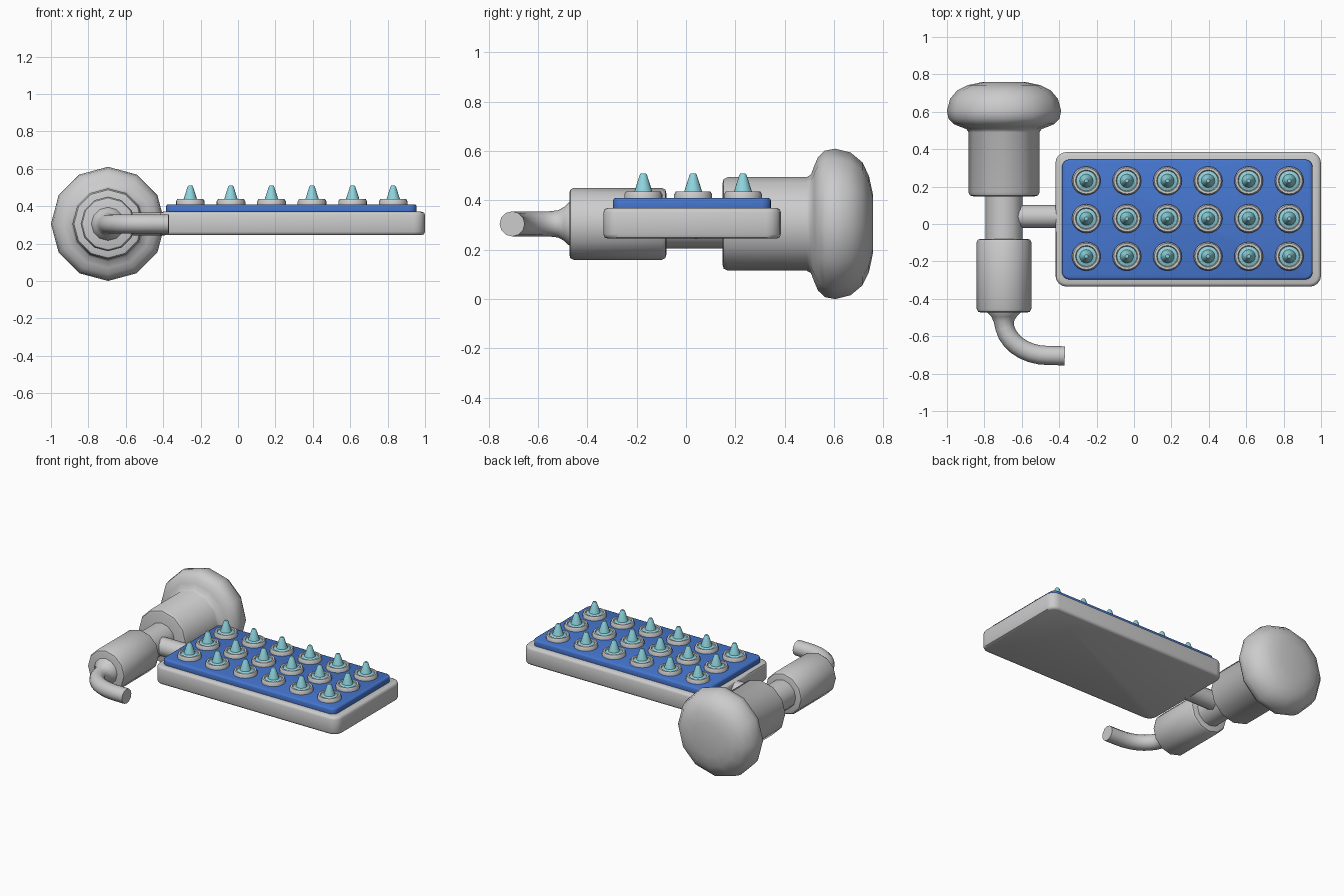
import bpy, bmesh, math
from mathutils import Vector, Matrix

if "Cube" in bpy.data.objects:
    bpy.data.objects.remove(bpy.data.objects["Cube"])


def material(name, rgba):
    m = bpy.data.materials.new(name)
    m.diffuse_color = rgba
    m.use_nodes = True
    m.node_tree.nodes["Principled BSDF"].inputs["Base Color"].default_value = m.diffuse_color
    return m


BLUE = material("blue", (0.06, 0.18, 0.62, 1))
CYAN = material("cyan", (0.27, 0.65, 0.72, 1))


def finish(bm, name, mat=None, angle=45):
    bmesh.ops.recalc_face_normals(bm, faces=bm.faces[:])
    me = bpy.data.meshes.new(name)
    bm.to_mesh(me)
    bm.free()
    ob = bpy.data.objects.new(name, me)
    bpy.context.collection.objects.link(ob)
    if mat:
        me.materials.append(mat)
    bpy.ops.object.select_all(action='DESELECT')
    ob.select_set(True)
    bpy.context.view_layer.objects.active = ob
    bpy.ops.object.shade_smooth_by_angle(angle=math.radians(angle))
    return ob


def bridge(bm, rings, closed=False):
    n = len(rings[0])
    pairs = list(zip(rings, rings[1:]))
    if closed:
        pairs.append((rings[-1], rings[0]))
    for a, b in pairs:
        for i in range(n):
            j = (i + 1) % n
            bm.faces.new((a[i], a[j], b[j], b[i]))
    if not closed:
        bm.faces.new(rings[0])
        bm.faces.new(rings[-1])


def lathe(name, profile, matrix, sides=12, mat=None, closed=False):
    """Revolve (radius, height) points about z, then place with matrix."""
    bm = bmesh.new()
    rings = [[bm.verts.new(matrix @ Vector((r * math.cos(a), r * math.sin(a), h)))
              for a in (2 * math.pi * i / sides for i in range(sides))]
             for r, h in profile]
    bridge(bm, rings, closed)
    return finish(bm, name, mat)


def sweep(name, path, sides=12):
    """Round tube along (x, y, radius) points in a level plane."""
    bm = bmesh.new()
    rings = []
    for k, (x, y, r) in enumerate(path):
        p, q = path[max(k - 1, 0)], path[min(k + 1, len(path) - 1)]
        t = Vector((q[0] - p[0], q[1] - p[1], 0)).normalized()
        side = Vector((-t.y, t.x, 0))
        rings.append([bm.verts.new(Vector((x, y, AZ)) + side * r * math.cos(a)
                                   + Vector((0, 0, r * math.sin(a))))
                      for a in (2 * math.pi * i / sides for i in range(sides))])
    bridge(bm, rings)
    return finish(bm, name)


def slab(name, x0, x1, y0, y1, z0, z1, corner, edge, mat=None):
    bm = bmesh.new()
    m = Matrix.Translation(((x0 + x1) / 2, (y0 + y1) / 2, (z0 + z1) / 2)) \
        @ Matrix.Diagonal((x1 - x0, y1 - y0, z1 - z0, 1))
    bmesh.ops.create_cube(bm, size=1, matrix=m)
    up = [e for e in bm.edges if abs(e.verts[0].co.z - e.verts[1].co.z) > 0.01]
    bmesh.ops.bevel(bm, geom=up, offset=corner, segments=4, profile=0.5, affect='EDGES')
    rim = [e for e in bm.edges if abs(e.verts[0].co.z - e.verts[1].co.z) < 1e-5]
    bmesh.ops.bevel(bm, geom=rim, offset=edge, segments=2, profile=0.5, affect='EDGES')
    return finish(bm, name, mat)


AX, AZ = -0.695, 0.305  # handle axis, parallel to y
ALONG_Y = Matrix.Translation((AX, 0, AZ)) @ Matrix.Rotation(-math.pi / 2, 4, 'X')

# Tray and blue pad
slab("tray", -0.42, 1.0, -0.335, 0.385, 0.245, 0.37, 0.06, 0.018)
slab("pad", -0.385, 0.955, -0.297, 0.345, 0.35, 0.41, 0.04, 0.012, BLUE)

# Spikes in ringed sockets
ring = [(0.077, 0.40), (0.077, 0.425), (0.07, 0.437), (0.058, 0.437), (0.052, 0.428), (0.052, 0.40)]
spike = [(0.054, 0.402), (0.054, 0.431), (0.036, 0.437), (0.015, 0.503), (0.01, 0.51)]
for i in range(6):
    for j in range(3):
        place = Matrix.Translation((-0.255 + 0.217 * i, -0.173 + 0.202 * j, 0))
        lathe("socket_ring", ring, place, 20, closed=True)
        lathe("spike", spike, place, 16, CYAN)

# Knob with flared head, middle rod, front grip
lathe("knob", [(0.165, 0.148), (0.182, 0.153), (0.19, 0.17), (0.19, 0.49), (0.2, 0.507),
               (0.235, 0.52), (0.27, 0.535), (0.297, 0.563), (0.305, 0.605), (0.289, 0.668),
               (0.25, 0.715), (0.195, 0.742), (0.12, 0.758)], ALONG_Y)
lathe("middle_rod", [(0.1, -0.12), (0.1, 0.2)], ALONG_Y)
lathe("front_grip", [(0.125, -0.473), (0.139, -0.469), (0.146, -0.455), (0.146, -0.098),
                     (0.139, -0.084), (0.125, -0.08)], ALONG_Y)

# Arm joining the handle to the tray
lathe("arm", [(0.062, -0.7), (0.062, -0.39)],
      Matrix.Translation((0, 0.04, AZ)) @ Matrix.Rotation(math.pi / 2, 4, 'Y'))

# Curved hook at the front
path = [(AX, -0.44, 0.095), (AX, -0.472, 0.09), (AX, -0.495, 0.068), (AX, -0.52, 0.055)]
for k in range(1, 9):
    a = math.pi / 2 * k / 8
    path.append((AX + 0.235 * (1 - math.cos(a)), -0.52 - 0.183 * math.sin(a), 0.051))
path.append((-0.37, -0.705, 0.051))
sweep("hook", path)
